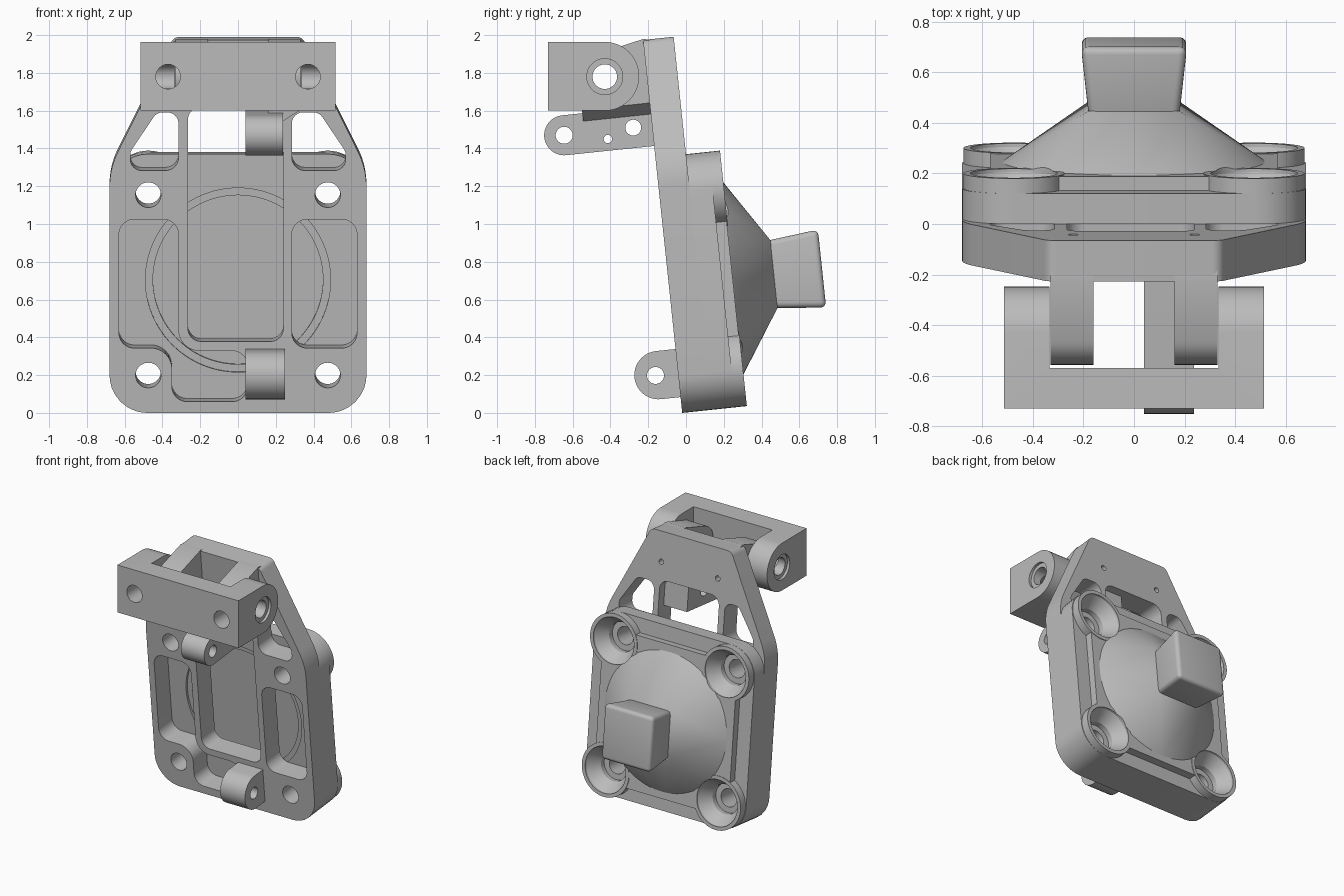
import bpy, bmesh, math
from mathutils import Matrix, Vector

if "Cube" in bpy.data.objects:
    bpy.data.objects.remove(bpy.data.objects["Cube"])

TILT = Matrix.Translation((0, -0.02, 0)) @ Matrix.Rotation(math.radians(6), 4, 'X')
FLAT = Matrix.Identity(4)
parts, cutters = [], []

grey = bpy.data.materials.new("plain grey")
grey.use_nodes = True
grey.diffuse_color = (0.5, 0.5, 0.5, 1)
grey.node_tree.nodes["Principled BSDF"].inputs["Base Color"].default_value = (0.5, 0.5, 0.5, 1)


def finish(name, bm, frame, cutter):
    bmesh.ops.recalc_face_normals(bm, faces=bm.faces)
    mesh = bpy.data.meshes.new(name)
    bm.to_mesh(mesh)
    bm.free()
    ob = bpy.data.objects.new(name, mesh)
    ob.matrix_world = frame
    bpy.context.collection.objects.link(ob)
    ob.hide_render = cutter
    (cutters if cutter else parts).append(ob)
    return ob


def place(a, b, t, axis):
    return Vector((t, a, b)) if axis == 'X' else Vector((a, t, b))


def prism(name, pts, lo, hi, axis='Y', frame=TILT, cutter=False):
    """Extrude a flat outline along an axis."""
    bm = bmesh.new()
    rings = [[bm.verts.new(place(a, b, t, axis)) for a, b in pts] for t in (lo, hi)]
    bm.faces.new(rings[0])
    bm.faces.new(rings[1])
    for i in range(len(pts)):
        j = (i + 1) % len(pts)
        bm.faces.new((rings[0][i], rings[0][j], rings[1][j], rings[1][i]))
    return finish(name, bm, frame, cutter)


def lathe(name, profile, a, b, axis='Y', frame=TILT, cutter=True, n=48):
    """Turn a (radius, position) profile around an axis through (a, b)."""
    bm = bmesh.new()
    rings = [[bm.verts.new(place(x, z, t, axis)) for x, z in circle(a, b, r, n)] for r, t in profile]
    for p, q in zip(rings, rings[1:]):
        for i in range(n):
            j = (i + 1) % n
            bm.faces.new((p[i], p[j], q[j], q[i]))
    bm.faces.new(rings[0])
    bm.faces.new(rings[-1])
    return finish(name, bm, frame, cutter)


def hull(name, points, frame=TILT):
    bm = bmesh.new()
    vs = [bm.verts.new(p) for p in points]
    bmesh.ops.convex_hull(bm, input=vs)
    bmesh.ops.delete(bm, geom=[v for v in bm.verts if not v.link_faces], context='VERTS')
    bmesh.ops.dissolve_limit(bm, angle_limit=0.01, verts=bm.verts, edges=bm.edges)
    return finish(name, bm, frame, False)


def side_hull(name, pts, lo, hi, frame=TILT):
    return hull(name, [place(a, b, t, 'X') for t in (lo, hi) for a, b in pts], frame)


def circle(a, b, r, n=48):
    return [(a + r * math.cos(math.tau * i / n), b + r * math.sin(math.tau * i / n)) for i in range(n)]


def rounded(corners, n=8):
    """Round each (a, b, radius) corner of an outline."""
    out = []
    for i, (a, b, r) in enumerate(corners):
        p = Vector((a, b))
        d = [(Vector(corners[k][:2]) - p).normalized() for k in (i - 1, (i + 1) % len(corners))]
        half = d[0].angle(d[1]) / 2
        start, end = (p + e * r / math.tan(half) for e in d)
        centre = p + (d[0] + d[1]).normalized() * r / math.sin(half)
        for k in range(n + 1):
            ray = (start - centre).lerp(end - centre, k / n).normalized()
            out.append(tuple(centre + ray * r))
    return out


def box(x0, x1, z0, z1, r):
    return rounded([(x0, z0, r), (x1, z0, r), (x1, z1, r), (x0, z1, r)])


def cut(ob, *tools):
    for tool in tools:
        mod = ob.modifiers.new("cut", 'BOOLEAN')
        mod.operation, mod.solver, mod.object = 'DIFFERENCE', 'EXACT', tool
    apply(ob)


def apply(ob):
    dg = bpy.context.evaluated_depsgraph_get()
    mesh = bpy.data.meshes.new_from_object(ob.evaluated_get(dg))
    ob.modifiers.clear()
    ob.data = mesh


# Countersunk screw holes at the four corners
screws = [(x, z) for x in (-0.475, 0.475) for z in (0.2, 1.16)]
sinks = [lathe("screw_cutter", [(0.067, -0.05), (0.067, 0.2), (0.11, 0.2), (0.11, 0.24),
                                (0.172, 0.33), (0.178, 0.5)], x, z) for x, z in screws]

# Front plate with its pockets and windows
plate = prism("front_plate", rounded([
    (-0.68, 0, 0.2), (0.68, 0, 0.2), (0.68, 1.3, 0.42), (0.34, 1.985, 0.05),
    (-0.34, 1.985, 0.05), (-0.68, 1.3, 0.42)]), 0, 0.163)
channel = prism("channel_cutter", box(-0.265, 0.24, 0.38, 1.63, 0.07), -0.1, 0.3, cutter=True)
pocket = prism("pocket_cutter", box(0.285, 0.63, 0.345, 1.03, 0.08), -0.1, 0.3, cutter=True)
long_pocket = prism("long_pocket_cutter", rounded([
    (-0.63, 1.03, 0.08), (-0.63, 0.345, 0.08), (-0.35, 0.345, 0.11), (-0.35, 0.06, 0.08),
    (0.05, 0.06, 0.08), (0.05, 0.33, 0.08), (-0.315, 0.33, 0.11), (-0.315, 1.03, 0.08)]),
    -0.1, 0.3, cutter=True)
windows = [prism("window_cutter", rounded([
    (s * inner, 1.29, 0.07), (s * 0.57, 1.29, 0.06), (s * 0.57, 1.39, 0.06),
    (s * 0.43, 1.6, 0.06), (s * inner, 1.6, 0.06)]), -0.1, 0.3, cutter=True)
    for s, inner in ((1, 0.285), (-1, 0.315))]
pins = [lathe("pin_cutter", [(0.02, 0.08), (0.02, 0.3)], x, 1.76, n=20) for x in (-0.24, 0.24)]
cut(plate, channel, pocket, long_pocket, *windows, *sinks, *pins)

# Rear body with a stepped round recess facing the pockets
body = prism("rear_body", box(-0.68, 0.68, 0, 1.36, 0.2), 0.163, 0.284)
recess = lathe("recess_cutter", [(0.49, 0.1), (0.49, 0.18), (0.45, 0.18), (0.45, 0.2)], 0, 0.69, n=96)
cut(body, recess, *sinks)
slab = prism("raised_slab", box(-0.57, 0.57, 0.11, 1.25, 0.1), 0.22, 0.34)
cut(slab, *sinks)
for (x, z), sink in zip(screws, sinks):
    cup = lathe("screw_cup", [(0.2, 0.22), (0.2, 0.344)], x, z, cutter=False)
    cut(cup, sink)

# Round-to-square dome and flared knob at the back
neck = [(x, 0.56, z) for x in (-0.18, 0.18) for z in (0.5, 0.86)]
dome = hull("dome", [(x, 0.335, z) for x, z in circle(0, 0.68, 0.525, 96)] + neck)
cut(dome, *sinks)
knob = hull("knob", [(x, 0.5, z) for x in (-0.175, 0.175) for z in (0.505, 0.855)] +
            [(x, 0.816, z) for x in (-0.21, 0.21) for z in (0.475, 0.89)])
bevel = knob.modifiers.new("round", 'BEVEL')
bevel.width, bevel.segments = 0.03, 4
apply(knob)

# Hinge yoke above the front, with pivot bore and screw holes
yoke = side_hull("hinge_yoke", circle(-0.43, 1.782, 0.182) + [(-0.73, 1.6), (-0.73, 1.964)],
                 -0.515, 0.515, FLAT)
gap = prism("gap_cutter", [(-0.335, 1.4), (0.335, 1.4), (0.335, 2.2), (-0.335, 2.2)],
            -0.57, 0.1, frame=FLAT, cutter=True)
bore = lathe("bore_cutter", [(0.095, -0.6), (0.095, -0.495), (0.065, -0.495), (0.065, 0.495),
                             (0.095, 0.495), (0.095, 0.6)], -0.43, 1.78, 'X', FLAT)
yoke_holes = [lathe("yoke_hole_cutter", [(0.065, -0.8), (0.065, -0.45)], x, 1.78, frame=FLAT)
              for x in (-0.37, 0.37)]
cut(yoke, gap, bore, *yoke_holes)

# Hinge lugs reaching forward from the top of the plate
for side, lo, hi in (("right", -0.33, -0.16), ("left", 0.16, 0.33)):
    lug = side_hull(side + "_hinge_lug", circle(-0.43, 1.78, 0.127) +
                    [(-0.225, 1.98), (-0.15, 1.97), (-0.18, 1.64), (-0.12, 1.64)], lo, hi, FLAT)
    cut(lug, bore)

# Link arm beneath the hinge, with a web up to the left lug
link = side_hull("link_arm", circle(-0.468, 1.527, 0.106) +
                 [(0.1, 1.421), (0.1, 1.633)], 0.04, 0.238)
link_holes = [lathe("link_hole_cutter", [(r, -0.1), (r, 0.4)], v, z, 'X', n=32)
              for r, v, z in ((0.045, -0.468, 1.527), (0.042, -0.1, 1.529), (0.022, -0.24, 1.483))]
cut(link, *link_holes)
prism("link_web", [(0.16, 1.6), (0.237, 1.59), (0.33, 1.65), (0.33, 1.72), (0.16, 1.72)], -0.36, 0.05)

# Small lug at the bottom of the plate
foot = side_hull("bottom_lug", circle(-0.104, 0.212, 0.128) + [(0.05, 0.084), (0.05, 0.34)], 0.04, 0.25)
cut(foot, lathe("foot_hole_cutter", [(0.045, -0.1), (0.045, 0.4)], -0.12, 0.212, 'X', n=32))

# Remove cutters, then colour and shade every part
for tool in cutters:
    bpy.data.objects.remove(tool)
bpy.ops.object.select_all(action='DESELECT')
for ob in parts:
    ob.data.materials.clear()
    ob.data.materials.append(grey)
    for face in ob.data.polygons:
        face.material_index = 0
    ob.select_set(True)
bpy.context.view_layer.objects.active = plate
bpy.ops.object.shade_smooth_by_angle(angle=math.radians(30))
